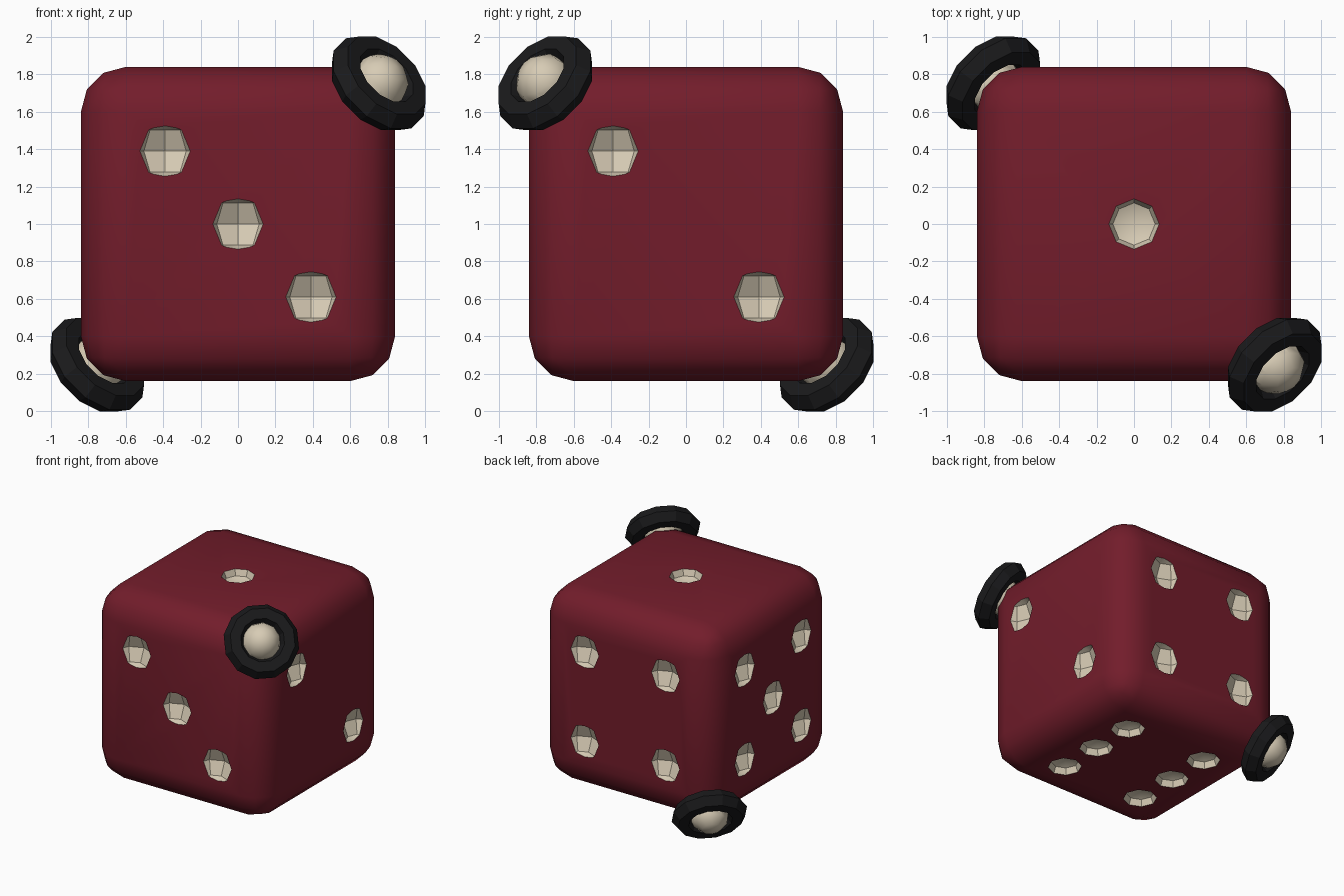
import bpy
from math import radians
from mathutils import Vector, Matrix

if "Cube" in bpy.data.objects:
    bpy.data.objects.remove(bpy.data.objects["Cube"])


def material(name, color):
    m = bpy.data.materials.new(name)
    m.diffuse_color = (*color, 1)
    m.use_nodes = True
    m.node_tree.nodes["Principled BSDF"].inputs["Base Color"].default_value = m.diffuse_color
    return m


red = material("red", (0.17, 0.012, 0.024))
cream = material("cream", (0.68, 0.60, 0.46))
black = material("black", (0.010, 0.010, 0.011))
CENTER = Vector((0, 0, 1))
HALF = 0.84


def finish(name, mat, angle=None):
    ob = bpy.context.object
    ob.name = name
    ob.data.materials.append(mat)
    if angle:
        bpy.ops.object.shade_smooth_by_angle(angle=radians(angle))
    return ob


# Rounded cube body
bpy.ops.mesh.primitive_cube_add(size=2 * HALF, location=CENTER)
body = finish("die_body", red)
bevel = body.modifiers.new("round", 'BEVEL')
bevel.width, bevel.segments = 0.24, 3
bpy.ops.object.modifier_apply(modifier="round")

# Pip layouts in face coordinates: face axis, side, list of (a, b)
P = 0.39
four = [(a, b) for a in (-P, P) for b in (-P, P)]
layouts = [
    (2, 1, [(0, 0)]),
    (0, 1, [(-P, P), (P, -P)]),
    (1, -1, [(-P, P), (0, 0), (P, -P)]),
    (1, 1, four),
    (0, -1, four + [(0, 0)]),
    (2, -1, four + [(-P, 0), (P, 0)]),
]

# Pip cutters: low-poly balls centred just outside each face
cutters = []
for axis, side, spots in layouts:
    for a, b in spots:
        pos = [a, b]
        pos.insert(axis, side * (HALF + 0.061))
        bpy.ops.mesh.primitive_uv_sphere_add(
            segments=8, ring_count=4, radius=0.16, location=CENTER + Vector(pos))
        cutters.append(finish("pip_cutter", cream))
bpy.ops.object.select_all(action='DESELECT')
for c in cutters:
    c.select_set(True)
bpy.context.view_layer.objects.active = cutters[0]
bpy.ops.object.join()
cutter = bpy.context.object
cutter.hide_render = True

# Carve the pips, keeping the cream colour inside
body.data.materials.append(cream)
cut = body.modifiers.new("pips", 'BOOLEAN')
cut.object, cut.operation, cut.solver = cutter, 'DIFFERENCE', 'EXACT'
cut.material_mode = 'TRANSFER'
bpy.ops.object.select_all(action='DESELECT')
body.select_set(True)
bpy.context.view_layer.objects.active = body
bpy.ops.object.modifier_apply(modifier="pips")
bpy.data.objects.remove(cutter)
bpy.ops.object.shade_smooth_by_angle(angle=radians(35))

# Wheels on two opposite corners: tyre ring with a ball hub
for s, label in ((1, "upper"), (-1, "lower")):
    z = Vector((1, -1, 1)).normalized() * s
    flat = Vector((-1, 0, 1)).normalized()
    x = Matrix.Rotation(radians(15), 3, z) @ flat
    y = z.cross(x)
    rot = Matrix((x, y, z)).transposed().to_euler()
    loc = CENTER + Vector((1, -1, 1)) * 0.752 * s
    bpy.ops.mesh.primitive_torus_add(
        major_segments=12, minor_segments=6, major_radius=0.22,
        minor_radius=0.085, location=loc, rotation=rot)
    finish(label + "_tyre", black)
    bpy.ops.mesh.primitive_uv_sphere_add(
        segments=10, ring_count=6, radius=0.16, location=loc, rotation=rot)
    finish(label + "_hub", cream, 31)
